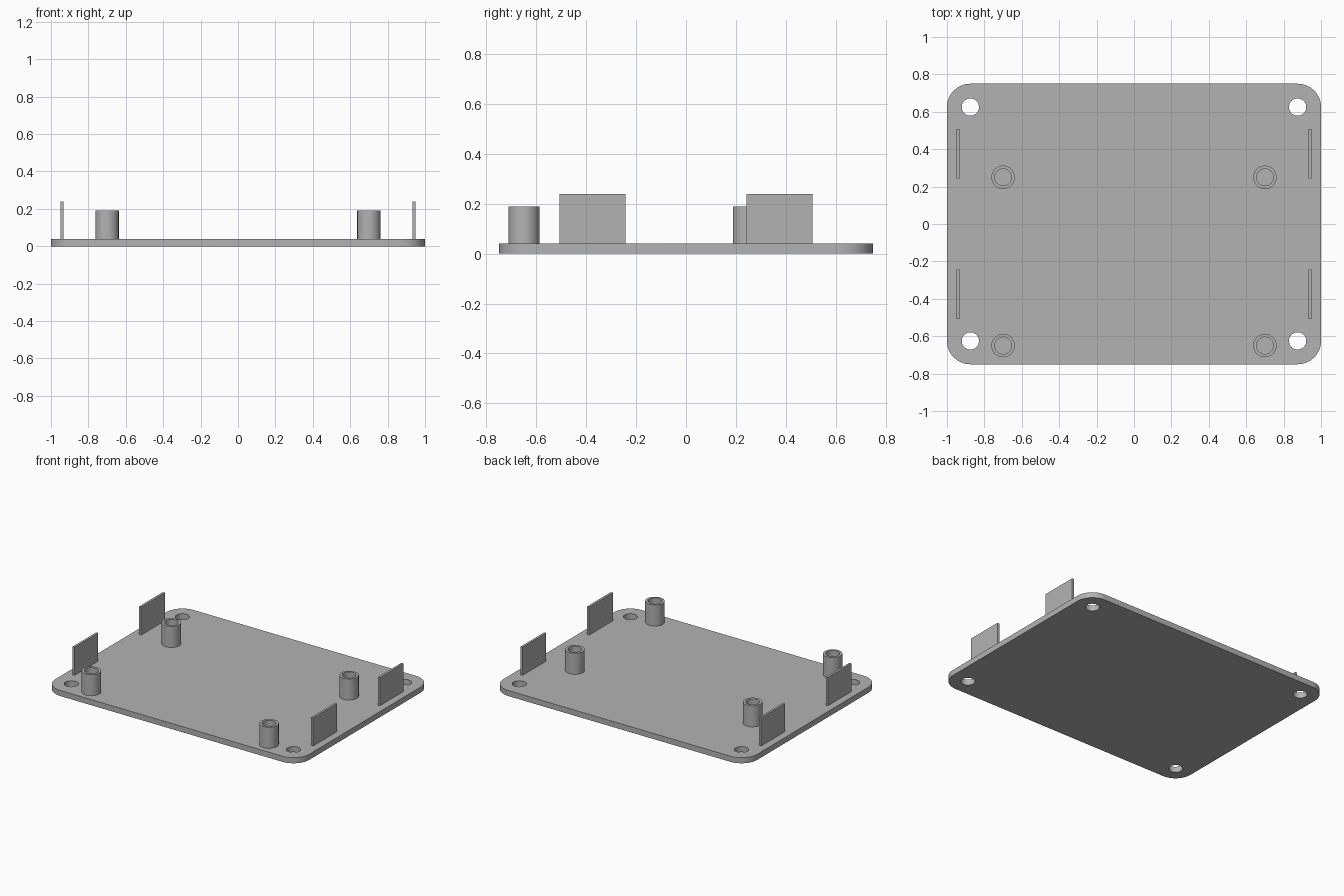
import bpy
import bmesh
from math import radians, tau
from mathutils import Vector, Matrix

PLATE_TOP = 0.04

if "Cube" in bpy.data.objects:
    bpy.data.objects.remove(bpy.data.objects["Cube"], do_unlink=True)

grey = bpy.data.materials.new("matte grey")
grey.use_nodes = True
colour = (0.45, 0.45, 0.45, 1)
grey.diffuse_color = colour
grey.node_tree.nodes["Principled BSDF"].inputs["Base Color"].default_value = colour


def finish(name, bm):
    """Turn a bmesh into a linked grey object."""
    bmesh.ops.recalc_face_normals(bm, faces=bm.faces)
    mesh = bpy.data.meshes.new(name)
    bm.to_mesh(mesh)
    bm.free()
    mesh.materials.append(grey)
    obj = bpy.data.objects.new(name, mesh)
    bpy.context.collection.objects.link(obj)
    return obj


def block(low, high):
    """Box between two corners."""
    bm = bmesh.new()
    low, high = Vector(low), Vector(high)
    matrix = Matrix.Translation((low + high) / 2) @ Matrix.Diagonal((*(high - low), 1))
    bmesh.ops.create_cube(bm, size=1, matrix=matrix)
    return bm


def smooth(obj):
    bpy.ops.object.select_all(action='DESELECT')
    obj.select_set(True)
    bpy.context.view_layer.objects.active = obj
    bpy.ops.object.shade_smooth_by_angle(angle=radians(30))


# Base plate with rounded corners
bm = block((-1, -0.75, 0), (1, 0.75, PLATE_TOP))
uprights = [e for e in bm.edges if abs(e.verts[0].co.z - e.verts[1].co.z) > 0.01]
bmesh.ops.bevel(bm, geom=uprights, offset=0.125, offset_type='OFFSET',
                segments=16, profile=0.5, affect='EDGES')
plate = finish("base_plate", bm)

# Screw holes through the four corners
bm = bmesh.new()
for x in (-0.875, 0.875):
    for y in (-0.625, 0.625):
        bmesh.ops.create_cone(bm, cap_ends=True, segments=48, radius1=0.046,
                              radius2=0.046, depth=0.2,
                              matrix=Matrix.Translation((x, y, 0)))
cutter = finish("hole_cutter", bm)
cut = plate.modifiers.new("screw holes", 'BOOLEAN')
cut.object = cutter
cut.operation = 'DIFFERENCE'
cut.solver = 'EXACT'
bpy.ops.object.select_all(action='DESELECT')
plate.select_set(True)
bpy.context.view_layer.objects.active = plate
bpy.ops.object.modifier_apply(modifier=cut.name)
bpy.data.objects.remove(cutter, do_unlink=True)
smooth(plate)


def post(name, x, y):
    """Hollow standoff, turned from a wall profile."""
    outer, inner, top = 0.0625, 0.045, 0.19
    bm = bmesh.new()
    profile = [(outer, PLATE_TOP), (outer, top), (inner, top), (inner, PLATE_TOP)]
    verts = [bm.verts.new((r, 0, z)) for r, z in profile]
    edges = [bm.edges.new(pair) for pair in zip(verts, verts[1:])]
    bmesh.ops.spin(bm, geom=verts + edges, cent=(0, 0, 0), axis=(0, 0, 1),
                   angle=tau, steps=48, use_duplicate=False)
    bmesh.ops.remove_doubles(bm, verts=bm.verts, dist=0.0001)
    obj = finish(name, bm)
    obj.location = (x, y, 0)
    smooth(obj)


# Standoffs and upright side tabs, on both sides
for side, sign in (("left", 1), ("right", -1)):
    post(f"front_{side}_standoff", sign * 0.7, -0.65)
    post(f"back_{side}_standoff", sign * 0.7, 0.25)
    for end, y in (("front", -0.375), ("back", 0.375)):
        x = sign * 0.94
        finish(f"{end}_{side}_tab", block((x - 0.008, y - 0.133, PLATE_TOP),
                                          (x + 0.008, y + 0.133, 0.24)))
